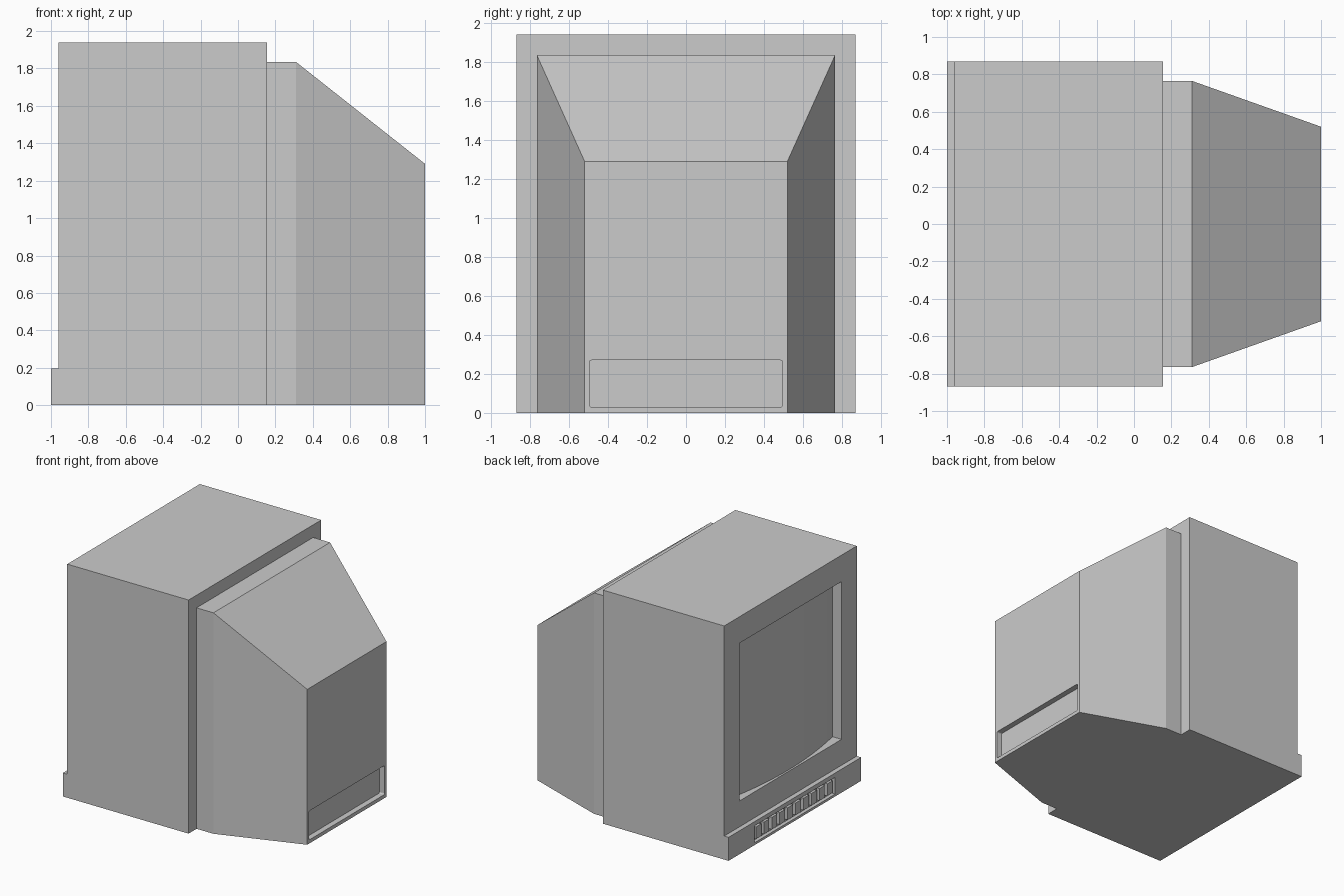
import bpy, bmesh, math
from mathutils import Vector

if "Cube" in bpy.data.objects:
    bpy.data.objects.remove(bpy.data.objects["Cube"])


def loft(name, sections):
    """Closed solid through matching rings of points."""
    bm = bmesh.new()
    rings = [[bm.verts.new(p) for p in s] for s in sections]
    n = len(rings[0])
    for a, b in zip(rings, rings[1:]):
        for i in range(n):
            j = (i + 1) % n
            bm.faces.new((a[i], a[j], b[j], b[i]))
    bm.faces.new(rings[0])
    bm.faces.new(rings[-1])
    bmesh.ops.recalc_face_normals(bm, faces=bm.faces)
    mesh = bpy.data.meshes.new(name)
    bm.to_mesh(mesh)
    bm.free()
    obj = bpy.data.objects.new(name, mesh)
    bpy.context.collection.objects.link(obj)
    return obj


def rect(x, half_y, z0, z1):
    return [(x, -half_y, z0), (x, half_y, z0), (x, half_y, z1), (x, -half_y, z1)]


def box(name, x0, x1, half_y, z0, z1):
    return loft(name, [rect(x0, half_y, z0, z1), rect(x1, half_y, z0, z1)])


def cut(obj, cutter):
    """Subtract the cutter, bake the result and discard the cutter."""
    cutter.hide_render = True
    mod = obj.modifiers.new("cut", 'BOOLEAN')
    mod.operation = 'DIFFERENCE'
    mod.solver = 'EXACT'
    mod.object = cutter
    bpy.context.view_layer.update()
    graph = bpy.context.evaluated_depsgraph_get()
    mesh = bpy.data.meshes.new_from_object(obj.evaluated_get(graph))
    obj.modifiers.clear()
    obj.data = mesh
    bpy.data.objects.remove(cutter)


# Main cabinet with the control ledge along its foot
side = [(-1, 0), (0.155, 0), (0.155, 1.94), (-0.96, 1.94), (-0.96, 0.195), (-1, 0.195)]
cabinet = loft("cabinet", [[(x, y, z) for x, z in side] for y in (-0.87, 0.87)])
cut(cabinet, box("screen_cutter", -1.1, -0.82, 0.67, 0.41, 1.72))
cut(cabinet, box("button_slot_cutter", -1.1, -0.97, 0.53, 0.02, 0.16))

# Screen, bowed outward across its width
HALF, EDGE, BULGE, STEPS = 0.67, -0.877, 0.068, 24
plan = [(-0.82, HALF), (-0.82, -HALF)]
for i in range(STEPS + 1):
    t = -1 + 2 * i / STEPS
    plan.append((EDGE - BULGE * (1 - t * t), HALF * t))
screen = loft("screen", [[(x, y, z) for x, y in plan] for z in (0.41, 1.72)])
bpy.context.view_layer.objects.active = screen
screen.select_set(True)
bpy.ops.object.shade_smooth_by_angle(angle=math.radians(30))
screen.select_set(False)

# Row of push buttons in the ledge slot
for i in range(10):
    button = box(f"button_{i + 1}", -0.995, -0.968, 0.035, 0.04, 0.14)
    button.location.y = (i - 4.5) * 0.104

# Tapered tube housing behind the cabinet
housing = loft("rear_housing", [rect(0.155, 0.765, 0, 1.835),
                                rect(0.31, 0.765, 0, 1.835),
                                rect(1.0, 0.52, 0, 1.29)])

# Connector recess with softened corners
corners = []
for k, (sy, z) in enumerate([(1, 0.27), (-1, 0.27), (-1, 0.03), (1, 0.03)]):
    cz = z - 0.01 if z > 0.1 else z + 0.01
    for s in range(4):
        a = math.radians(90 * k + 30 * s)
        corners.append((sy * 0.485 + 0.01 * math.cos(a), cz + 0.01 * math.sin(a)))
cut(housing, loft("connector_cutter", [[(x, y, z) for y, z in corners] for x in (0.953, 1.1)]))
